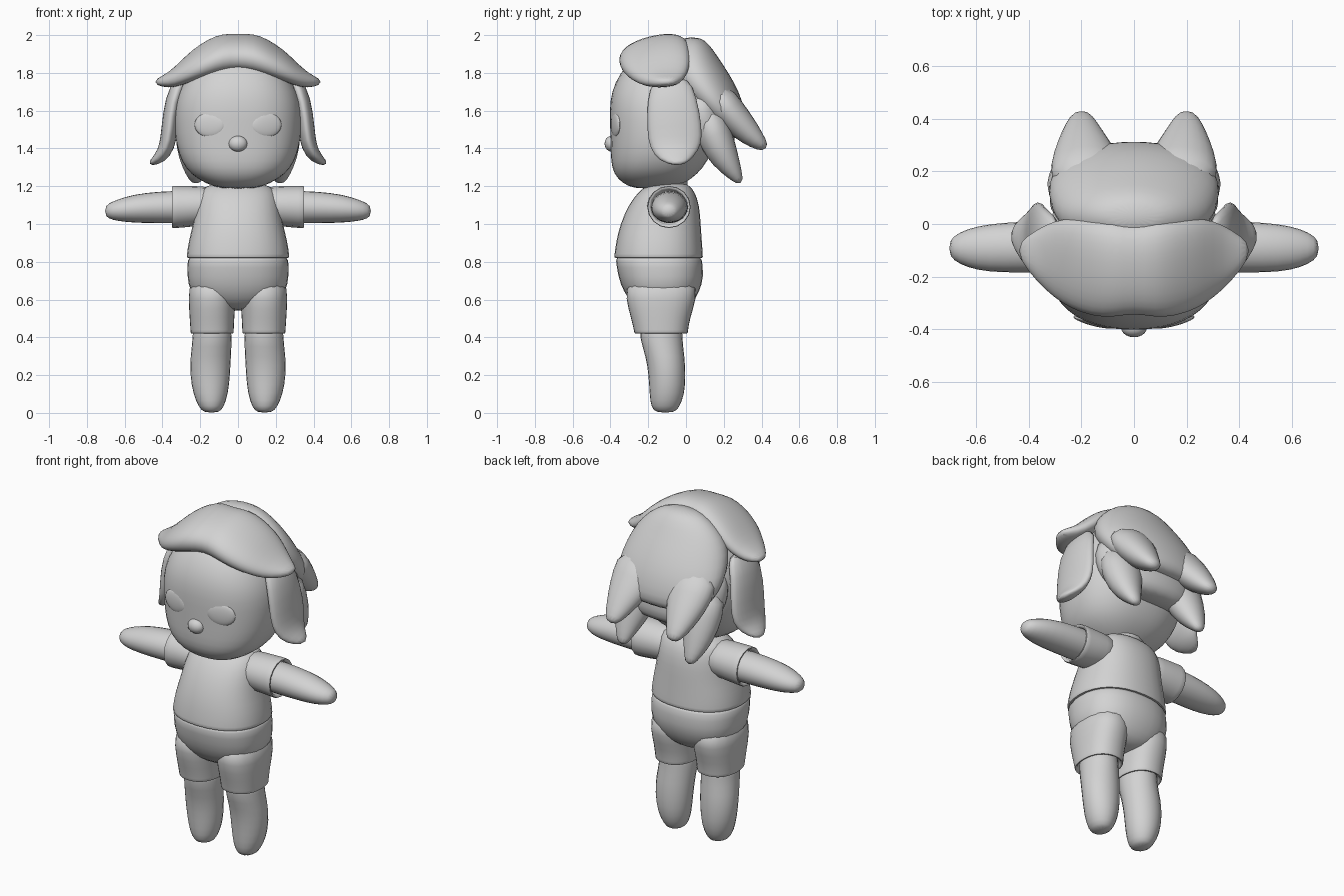
import bpy, bmesh, math
from mathutils import Vector, Matrix

clay = bpy.data.materials.new("plain_grey")
clay.diffuse_color = (0.65, 0.65, 0.65, 1)


def finish(name, bm, mirror=False, subdiv=1):
    bmesh.ops.recalc_face_normals(bm, faces=bm.faces)
    me = bpy.data.meshes.new(name)
    bm.to_mesh(me)
    bm.free()
    me.materials.append(clay)
    ob = bpy.data.objects.new(name, me)
    bpy.context.collection.objects.link(ob)
    bpy.ops.object.select_all(action='DESELECT')
    ob.select_set(True)
    bpy.context.view_layer.objects.active = ob
    bpy.ops.object.shade_smooth_by_angle(angle=math.radians(75))
    if mirror:
        m = ob.modifiers.new("mirror", 'MIRROR')
        m.use_mirror_merge = False
    if subdiv:
        ob.modifiers.new("smooth", 'SUBSURF').levels = subdiv
        ob.modifiers["smooth"].render_levels = subdiv
    return ob


def loft(name, rings, n=16, p=2.0, mirror=False, subdiv=1):
    """Skin superellipse rings given as (centre, half axis u, half axis v)."""
    bm = bmesh.new()
    grow = 1.02 if subdiv else 1.0

    def power(a):
        return math.copysign(abs(a) ** (2 / p), a)

    loops = []
    for c, u, v in rings:
        loop = []
        for i in range(n):
            a = 2 * math.pi * (i + 0.5) / n
            loop.append(bm.verts.new(Vector(c) + grow * (power(math.cos(a)) * Vector(u)
                                                         + power(math.sin(a)) * Vector(v))))
        loops.append(loop)
    for a, b in zip(loops, loops[1:]):
        for i in range(n):
            j = (i + 1) % n
            bm.faces.new((a[i], a[j], b[j], b[i]))
    bm.faces.new(loops[0])
    bm.faces.new(loops[-1])
    return finish(name, bm, mirror, subdiv)


def flat(rows):
    """Horizontal rings from (z, x, y, x radius, y radius)."""
    return [((x, y, z), (rx, 0, 0), (0, ry, 0)) for z, x, y, rx, ry in rows]


def across(rows):
    """Rings facing x from (x, y, z, y radius, z radius)."""
    return [((x, y, z), (0, ry, 0), (0, 0, rz)) for x, y, z, ry, rz in rows]


def strand(name, rows, side):
    """Mirrored hair lock from (x, y, z, half width, half thickness)."""
    pts = [Vector(r[:3]) for r in rows]
    rings = []
    for i, r in enumerate(rows):
        t = (pts[min(i + 1, len(pts) - 1)] - pts[max(i - 1, 0)]).normalized()
        thick = t.cross(Vector(side)).normalized()
        rings.append((pts[i], thick.cross(t) * r[3], thick * r[4]))
    return loft(name, rings, n=12, mirror=True)


def blob(name, centre, radii, turn=0, mirror=False):
    bm = bmesh.new()
    mat = (Matrix.Translation(centre) @ Matrix.Rotation(math.radians(turn), 4, 'Z')
           @ Matrix.Diagonal((*radii, 1)))
    bmesh.ops.create_uvsphere(bm, u_segments=20, v_segments=12, radius=1, matrix=mat)
    return finish(name, bm, mirror, 0)


# Legs and shorts
loft("legs", flat([
    (0.50, .14, -.13, .105, .12), (0.40, .135, -.135, .105, .115),
    (0.30, .145, -.11, .11, .105), (0.20, .148, -.10, .108, .10),
    (0.10, .145, -.10, .095, .095), (0.03, .142, -.11, .068, .077),
    (0.0, .14, -.11, .04, .05)]), n=12, mirror=True)
loft("shorts_hips", flat([
    (.83, 0, -.145, .262, .225), (.82, 0, -.145, .266, .228),
    (.72, 0, -.132, .27, .228), (.64, 0, -.13, .255, .20),
    (.58, 0, -.125, .19, .16), (.54, 0, -.12, .07, .10)]), p=2.4)
loft("shorts_legs", flat([
    (.72, .135, -.13, .125, .19), (.60, .137, -.132, .125, .187),
    (.50, .138, -.135, .118, .155), (.43, .137, -.132, .114, .142),
    (.42, .137, -.132, .114, .142), (.42, .137, -.132, .10, .125),
    (.46, .137, -.132, .10, .125)]), p=2.3, mirror=True)

# Shirt, sleeves, arms and neck
loft("shirt", flat([
    (.83, 0, -.145, .25, .215), (.82, 0, -.145, .25, .215),
    (.82, 0, -.145, .272, .235), (.83, 0, -.145, .272, .235),
    (.91, 0, -.143, .262, .227), (1.0, 0, -.135, .237, .213),
    (1.10, 0, -.117, .222, .188), (1.17, 0, -.103, .205, .15),
    (1.20, 0, -.095, .17, .115), (1.22, 0, -.09, .11, .085)]), p=2.3)
loft("sleeves", across([
    (.08, -.095, 1.10, .12, .10), (.20, -.092, 1.095, .125, .115),
    (.34, -.09, 1.09, .125, .122), (.35, -.09, 1.09, .125, .122),
    (.35, -.09, 1.09, .103, .10), (.28, -.09, 1.09, .10, .098)]), n=8, mirror=True)
loft("arms", across([
    (.18, -.085, 1.09, .10, .088), (.35, -.086, 1.09, .10, .088),
    (.50, -.09, 1.085, .098, .082), (.60, -.092, 1.077, .086, .068),
    (.665, -.092, 1.07, .062, .05), (.705, -.092, 1.068, .032, .03)]), n=12, mirror=True)
loft("neck", flat([(1.15, 0, -.09, .12, .10), (1.30, 0, -.09, .12, .10)]), subdiv=0)

# Head, described by front and back depth at each height
head = [(1.185, .09, -.27, -.07), (1.215, .17, -.335, -.01), (1.265, .25, -.38, .06),
        (1.33, .295, -.395, .11), (1.42, .325, -.395, .15), (1.55, .336, -.40, .19),
        (1.65, .33, -.40, .20), (1.75, .29, -.375, .18), (1.85, .215, -.31, .12),
        (1.93, .10, -.20, .03)]
loft("head", flat([(z, 0, (f + b) / 2, rx, (b - f) / 2) for z, rx, f, b in head]),
     n=24, p=2.4)
blob("nose", (0, -.393, 1.425), (.05, .038, .042))
blob("eyes", (.15, -.373, 1.525), (.083, .016, .065), turn=14, mirror=True)

# Fringe swept over the forehead, ending in a flick at each side
half = [(0, -.17, 1.91, .172, .084, 14), (.08, -.17, 1.908, .19, .09, 14),
        (.16, -.165, 1.88, .19, .085, 14), (.24, -.15, 1.84, .175, .075, 12),
        (.30, -.135, 1.80, .15, .062, 8), (.37, -.12, 1.758, .10, .04, 4),
        (.44, -.10, 1.752, .03, .014, 0)]
fringe = []
for x, y, z, l, t, deg in [(-r[0], *r[1:]) for r in half[:0:-1]] + half:
    c, s = math.cos(math.radians(deg)), math.sin(math.radians(deg))
    fringe.append(((x, y, z), (0, -l * c, -l * s), (0, -t * s, t * c)))
loft("fringe", fringe, p=2.3)

# Side locks flicking outwards
strand("side_locks", [
    (.29, -.08, 1.78, .10, .04), (.345, -.075, 1.66, .135, .045),
    (.362, -.06, 1.50, .15, .045), (.375, -.055, 1.41, .14, .043),
    (.41, -.05, 1.35, .10, .036), (.468, -.03, 1.318, .03, .012)], (0, 1, 0))

# Upper back hair with two tips
loft("back_hair_upper", flat([
    (1.99, 0, .03, .08, .045), (1.95, 0, .035, .17, .09), (1.88, 0, .035, .25, .135),
    (1.80, 0, .05, .30, .175), (1.70, 0, .11, .325, .17), (1.62, 0, .16, .32, .145),
    (1.54, 0, .21, .28, .11), (1.49, 0, .23, .22, .06)]), n=20)
strand("back_tips_upper", [
    (.17, .15, 1.70, .15, .09), (.185, .23, 1.59, .14, .09),
    (.195, .31, 1.505, .10, .075), (.20, .375, 1.44, .065, .05),
    (.20, .425, 1.40, .032, .022)], (1, 0, 0))

# Lower back hair with two tips
loft("back_hair_lower", flat([
    (1.72, 0, .08, .30, .12), (1.60, 0, .08, .325, .15), (1.50, 0, .10, .315, .16),
    (1.42, 0, .13, .28, .13), (1.37, 0, .15, .22, .07)]), n=20)
strand("back_tips_lower", [
    (.19, .11, 1.60, .14, .09), (.215, .155, 1.45, .125, .10),
    (.225, .21, 1.34, .09, .075), (.225, .255, 1.27, .055, .045),
    (.22, .29, 1.215, .025, .018)], (1, 0, 0))
